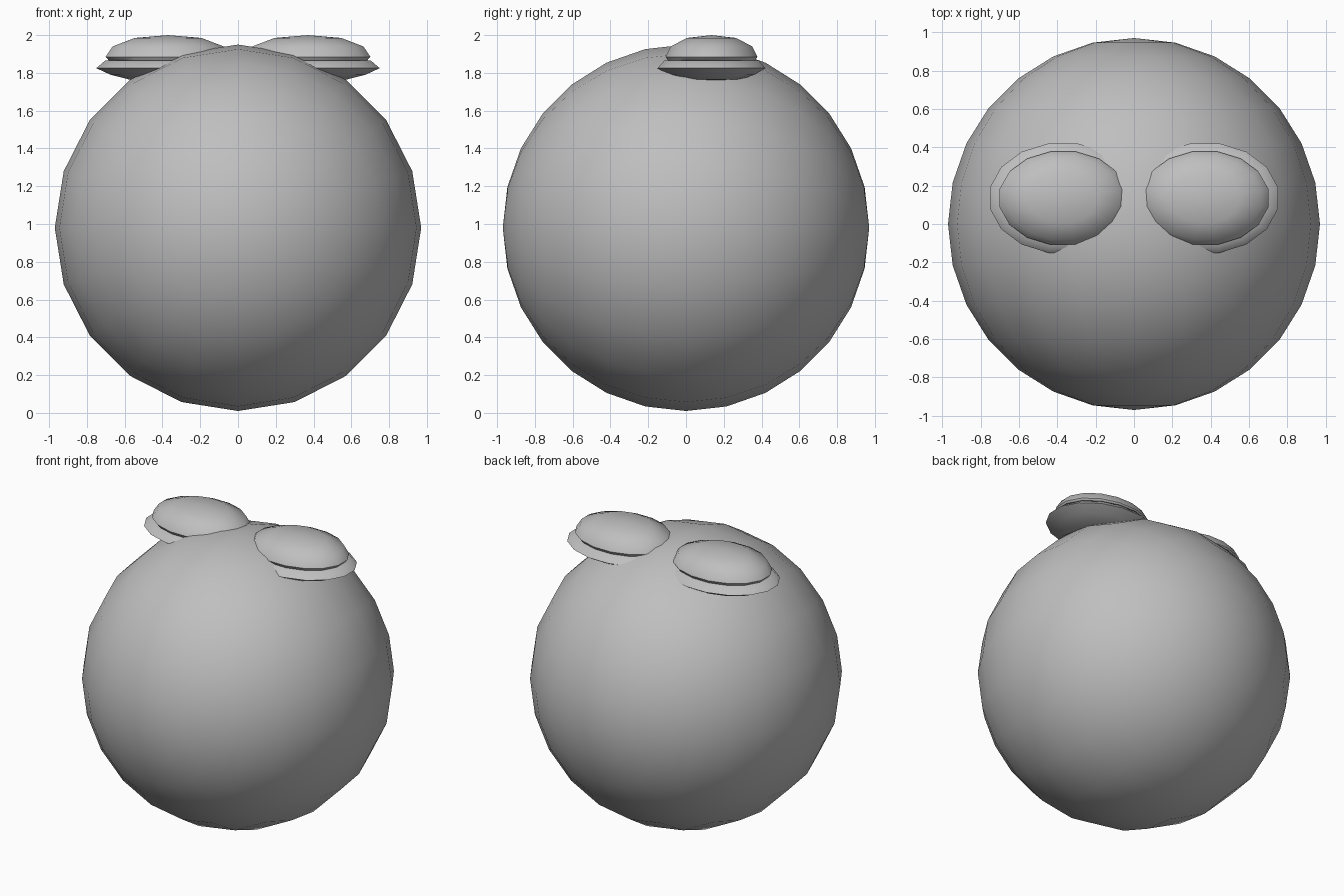
import bpy
import bmesh
from math import cos, sin, tau, radians
from mathutils import Matrix

cube = bpy.data.objects.get("Cube")
if cube:
    bpy.data.objects.remove(cube)

# Single grey material
GREY = (0.52, 0.52, 0.52, 1.0)
grey = bpy.data.materials.new("plain grey")
grey.use_nodes = True
grey.diffuse_color = GREY
grey.node_tree.nodes["Principled BSDF"].inputs["Base Color"].default_value = GREY


def add_object(name, bm, location, crease=None):
    """Turn a bmesh into a smooth-shaded grey object."""
    bmesh.ops.recalc_face_normals(bm, faces=bm.faces)
    mesh = bpy.data.meshes.new(name)
    bm.to_mesh(mesh)
    bm.free()
    mesh.materials.append(grey)
    obj = bpy.data.objects.new(name, mesh)
    obj.location = location
    bpy.context.collection.objects.link(obj)
    bpy.ops.object.select_all(action="DESELECT")
    obj.select_set(True)
    bpy.context.view_layer.objects.active = obj
    if crease:
        bpy.ops.object.shade_smooth_by_angle(angle=radians(crease))
    else:
        bpy.ops.object.shade_smooth()
    return obj


def oval_lathe(profile, depth_ratio, sides=16):
    """Spin a pole-to-pole (radius, height) profile into an oval solid."""
    bm = bmesh.new()
    rings = []
    for radius, z in profile[1:-1]:
        angles = [tau * (i + 0.5) / sides for i in range(sides)]
        rings.append([bm.verts.new((radius * cos(a), radius * depth_ratio * sin(a), z))
                      for a in angles])
    bottom = bm.verts.new((0, 0, profile[0][1]))
    top = bm.verts.new((0, 0, profile[-1][1]))
    for i in range(sides):
        j = (i + 1) % sides
        bm.faces.new((bottom, rings[0][j], rings[0][i]))
        bm.faces.new((top, rings[-1][i], rings[-1][j]))
        for low, high in zip(rings, rings[1:]):
            bm.faces.new((low[i], low[j], high[j], high[i]))
    return bm


# Body: sphere with its poles at the front and back
body = bmesh.new()
bmesh.ops.create_uvsphere(body, u_segments=20, v_segments=14, radius=0.97,
                          matrix=Matrix.Rotation(radians(90), 4, "X"))
add_object("body", body, (0, 0, 0.98))

# Eyes: an oval rim with a dome resting on it, heights from the seam
RIM = [(0, -0.11), (0.21, -0.10), (0.31, -0.075), (0.388, -0.04), (0.34, 0), (0, 0)]
DOME = [(0, -0.01), (0.315, -0.005), (0.337, 0.02), (0.30, 0.075),
        (0.18, 0.12), (0, 0.135)]
for side, sign in (("left", 1), ("right", -1)):
    place = (sign * 0.37, 0.135, 1.865)
    add_object(side + "_eye_rim", oval_lathe(RIM, 0.75), place, 50)
    add_object(side + "_eye_dome", oval_lathe(DOME, 0.735), place, 50)
